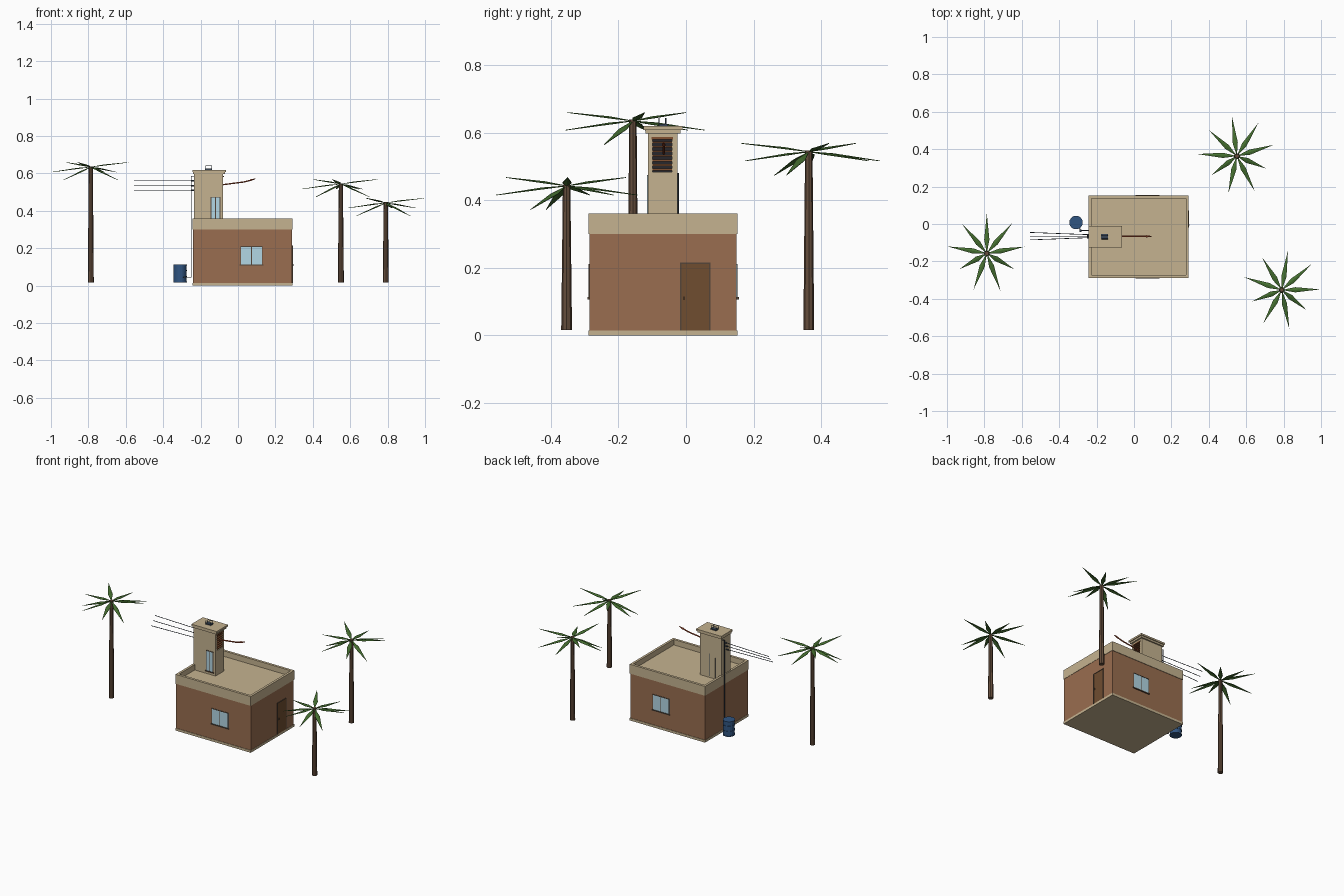
import bpy, bmesh, math
from mathutils import Vector

if "Cube" in bpy.data.objects:
    bpy.data.objects.remove(bpy.data.objects["Cube"])


def mat(name, r, g, b):
    m = bpy.data.materials.new(name)
    m.diffuse_color = (r, g, b, 1)
    m.use_nodes = True
    m.node_tree.nodes["Principled BSDF"].inputs["Base Color"].default_value = m.diffuse_color
    return m


BROWN = mat("brown_wall", .32, .155, .08)
BEIGE = mat("beige_plaster", .56, .45, .28)
DOOR = mat("door_wood", .16, .075, .03)
FRAME = mat("dark_frame", .09, .06, .04)
GLASS = mat("glass", .45, .68, .78)
DARK = mat("dark_inside", .02, .02, .025)
SLAT = mat("slat_wood", .22, .08, .03)
RUST = mat("rust", .42, .08, .03)
BLUE = mat("blue_barrel", .03, .09, .22)
STEEL = mat("dark_steel", .04, .06, .09)
TRUNK = mat("trunk", .13, .075, .045)
LEAF = mat("leaf", .06, .16, .03)


def finish(name, bm, m):
    me = bpy.data.meshes.new(name)
    bm.to_mesh(me)
    bm.free()
    me.materials.append(m)
    o = bpy.data.objects.new(name, me)
    bpy.context.collection.objects.link(o)
    return o


def box(name, x, y, z, m):
    """Box from (min, max) pairs."""
    bm = bmesh.new()
    bmesh.ops.create_cube(bm, size=1)
    for v in bm.verts:
        v.co = [(p[0] + p[1]) / 2 + c * (p[1] - p[0]) for p, c in zip((x, y, z), v.co)]
    return finish(name, bm, m)


def cone(name, a, b, r1, r2, m, n=8):
    """Tapered cylinder between two points."""
    a, b = Vector(a), Vector(b)
    bm = bmesh.new()
    bmesh.ops.create_cone(bm, cap_ends=True, segments=n, radius1=r1, radius2=r2, depth=(b - a).length)
    q = Vector((0, 0, 1)).rotation_difference(b - a)
    for v in bm.verts:
        v.co = q @ v.co + (a + b) / 2
    return finish(name, bm, m)


def pipe(name, pts, r, m):
    c = bpy.data.curves.new(name, 'CURVE')
    c.dimensions = '3D'
    c.bevel_depth = r
    c.bevel_resolution = 1
    c.use_fill_caps = True
    s = c.splines.new('POLY')
    s.points.add(len(pts) - 1)
    for p, co in zip(s.points, pts):
        p.co = (*co, 1)
    c.materials.append(m)
    o = bpy.data.objects.new(name, c)
    bpy.context.collection.objects.link(o)
    return o


def window(name, x0, x1, y, z0, z1, side):
    """Framed two-pane window on a wall facing side (-1 front, 1 back)."""
    def ys(d):
        return tuple(sorted((y - side * .002, y + side * d)))
    t = .004
    xm = (x0 + x1) / 2
    box(name + "_glass", (x0, x1), ys(.001), (z0, z1), GLASS)
    for i, c in enumerate((x0 + t / 2, xm, x1 - t / 2)):
        box(f"{name}_post_{i}", (c - t / 2, c + t / 2), ys(.003), (z0, z1), FRAME)
    box(name + "_head", (x0, x1), ys(.003), (z1 - t, z1), FRAME)
    box(name + "_sill", (x0 - .004, x1 + .004), ys(.006), (z0 - .006, z0), FRAME)


# House body, plinth and roof
X0, X1, Y0, Y1 = -.24, .29, -.285, .15
box("plinth", (X0 - .002, X1 + .002), (Y0 - .003, Y1 + .003), (0, .015), BEIGE)
box("walls", (X0, X1), (Y0, Y1), (.015, .30), BROWN)
box("roof_slab", (X0 + .005, X1 - .005), (Y0 + .005, Y1 - .005), (.30, .325), BEIGE)
t = .013
for i, (a, b) in enumerate(((Y0 - .003, Y0 + t), (Y1 - t, Y1 + .003))):
    box(f"parapet_long_{i}", (X0 - .002, X1 + .002), (a, b), (.30, .36), BEIGE)
for i, (a, b) in enumerate(((X0 - .002, X0 + t), (X1 - t, X1 + .002))):
    box(f"parapet_short_{i}", (a, b), (Y0 + t, Y1 - t), (.30, .36), BEIGE)

# Door and windows
box("door", (X1 - .002, X1 + .002), (-.015, .068), (.015, .211), DOOR)
for i, y in enumerate((-.018, .068)):
    box(f"door_jamb_{i}", (X1 - .002, X1 + .004), (y, y + .004), (.015, .214), FRAME)
box("door_head", (X1 - .002, X1 + .004), (-.018, .072), (.211, .215), FRAME)
box("door_handle", (X1, X1 + .007), (-.008, -.004), (.105, .115), FRAME)
window("front_window", .013, .131, Y0, .113, .211, -1)
window("back_window", .013, .131, Y1, .113, .211, 1)

# Tower with a recessed louvre opening on the right side
TX0, TX1, TY0, TY1 = -.235, -.08, -.113, -.025
box("tower_body", (TX0, TX1 - .025), (TY0, TY1), (.325, .60), BEIGE)
fx = (TX1 - .025, TX1)
box("tower_below_opening", fx, (TY0, TY1), (.325, .483), BEIGE)
box("tower_above_opening", fx, (TY0, TY1), (.583, .60), BEIGE)
box("tower_jamb_front", fx, (TY0, -.099), (.483, .583), BEIGE)
box("tower_jamb_back", fx, (-.041, TY1), (.483, .583), BEIGE)
box("opening_back", (TX1 - .026, TX1 - .022), (-.099, -.041), (.483, .583), DARK)
for i in range(7):
    z = .488 + i * .0135
    box(f"louvre_{i}", (TX1 - .015, TX1 + .001), (-.099, -.041), (z, z + .005), SLAT)
box("opening_lintel", (TX1 - .015, TX1 + .004), (-.102, -.038), (.58, .586), SLAT)
box("cap_lower", (-.24, -.07), (-.12, -.016), (.597, .608), BEIGE)
box("cap_upper", (-.243, -.064), (-.125, -.01), (.608, .619), BEIGE)
window("tower_window", -.147, -.094, TY0, .345, .475, -1)
for i, (x, z) in enumerate(((-.15, .48), (-.19, .46))):
    pipe(f"back_rod_{i}", [(x, TY1 + .002, .335), (x, TY1 + .002, z)], .002, STEEL)

# Roof hatch and handles on top of the tower
box("cap_hatch", (-.176, -.138), (-.078, -.053), (.619, .625), STEEL)
for i, y in enumerate((-.08, -.06)):
    pipe(f"cap_handle_{i}", [(-.172, y, .619), (-.172, y, .642), (-.14, y, .642), (-.14, y, .619)], .002, STEEL)

# Rusty pole from the louvre opening
pipe("pole", [(-.095, -.066, .538), (.03, -.066, .554), (.07, -.066, .564)], .004, RUST)
cone("pole_tip", (.065, -.066, .563), (.094, -.066, .572), .006, .002, RUST, 6)

# Overhead wires and insulators on the left
for i in range(3):
    z = .56 - i * .025
    pipe(f"wire_{i}", [(-.24, -.057 - i * .008, z), (-.557, -.045 - i * .02, z)], .0018, STEEL)
    cone(f"insulator_{i}", (-.234, -.057 - i * .008, z), (-.25, -.057 - i * .008, z), .004, .004, STEEL)

# Downpipe and water barrel
pipe("downpipe", [(-.234, -.035, .585), (-.249, -.035, .585), (-.249, -.035, .045), (-.285, -.035, .045),
                  (-.295, -.01, .045)], .0025, STEEL)
box("pipe_valve", (-.292, -.28), (-.042, -.03), (.04, .05), STEEL)
bx, by = -.31, .008
cone("barrel", (bx, by, .016), (bx, by, .112), .034, .034, BLUE, 16)
for i, z in enumerate((.016, .045, .078, .107)):
    cone(f"barrel_hoop_{i}", (bx, by, z), (bx, by, z + .006), .036, .036, BLUE, 16)

# Palms: tapered trunk and nine folded fronds pitched mid, up or low
TIPS = {"m": (.212, -.027), "u": (.205, .025), "l": (.17, -.07)}


def palm(name, x, y, h, phase):
    cone(name + "_trunk", (x, y, .016), (x, y, h), .016, .011, TRUNK, 8)
    bm = bmesh.new()
    for k, kind in enumerate("mmulmulmu"):
        a = math.radians(phase - 40 * k)
        length, drop = TIPS[kind]
        d, s = Vector((math.cos(a), math.sin(a), 0)), Vector((-math.sin(a), math.cos(a), 0))

        def pt(f, w, up=0):
            p = Vector((x, y, h - .003)) + d * length * f + s * w
            p.z += drop * f + up
            return bm.verts.new(p)
        b, tip = pt(0, 0), pt(1, 0)
        ridge = pt(.35, 0, .004)
        for w in (.014, -.014):
            e = pt(.35, w)
            for f in ((b, e, ridge), (ridge, e, tip)):
                bm.faces.new(f if w < 0 else f[::-1])
    bmesh.ops.recalc_face_normals(bm, faces=bm.faces)
    o = finish(name + "_fronds", bm, LEAF)
    m = o.modifiers.new("thickness", 'SOLIDIFY')
    m.thickness = .002


palm("left_palm", -.787, -.157, .638, 90)
palm("back_palm", .55, .363, .547, 97)
palm("right_palm", .79, -.353, .446, 81)
